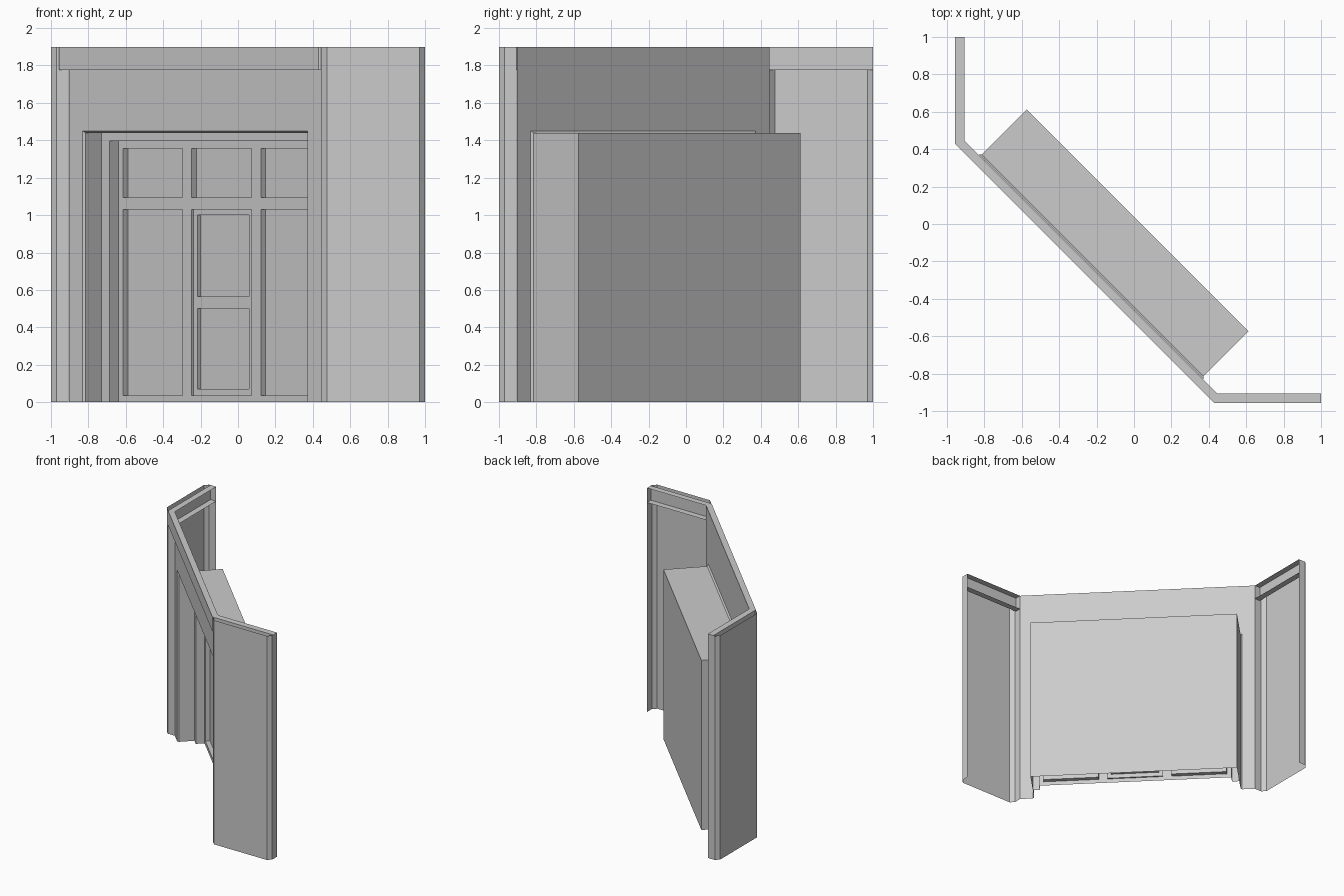
import bpy
import bmesh
from math import sqrt

if "Cube" in bpy.data.objects:
    bpy.data.objects.remove(bpy.data.objects["Cube"])

grey = bpy.data.materials.new("plain_grey")
grey.use_nodes = True
GREY = (0.6, 0.6, 0.6, 1)
grey.diffuse_color = GREY
grey.node_tree.nodes["Principled BSDF"].inputs["Base Color"].default_value = GREY

TOP = 1.9


def diag(u, v, z):
    """Along the slanted wall (u), into it (v), and up (z)."""
    return ((u + v) / sqrt(2), (v - u) / sqrt(2), z)


def build(name, quads):
    bm = bmesh.new()
    for quad in quads:
        bm.faces.new([bm.verts.new(p) for p in quad])
    bmesh.ops.remove_doubles(bm, verts=bm.verts, dist=0.0005)
    mesh = bpy.data.meshes.new(name)
    bm.to_mesh(mesh)
    bm.free()
    mesh.materials.append(grey)
    obj = bpy.data.objects.new(name, mesh)
    bpy.context.collection.objects.link(obj)
    return obj


def upright(path, z0, z1):
    """Vertical sheet along a plan path."""
    return [[(*a, z0), (*b, z0), (*b, z1), (*a, z1)]
            for a, b in zip(path, path[1:])]


def rect(r, v):
    u0, u1, z0, z1 = r
    return [diag(u0, v, z0), diag(u1, v, z0), diag(u1, v, z1), diag(u0, v, z1)]


def pierced(outer, holes, v):
    """Flat sheet on the slant with rectangular holes."""
    us = sorted({u for r in [outer] + holes for u in r[:2]})
    zs = sorted({z for r in [outer] + holes for z in r[2:]})
    quads = []
    for u0, u1 in zip(us, us[1:]):
        for z0, z1 in zip(zs, zs[1:]):
            u, z = (u0 + u1) / 2, (z0 + z1) / 2
            if not any(h[0] < u < h[1] and h[2] < z < h[3] for h in holes):
                quads.append(rect((u0, u1, z0, z1), v))
    return quads


def reveal(r, v0, v1, shrink=0):
    """Sides of a recess, left open where it meets the ground."""
    u0, u1, z0, z1 = r
    inner = (u0 + shrink, u1 - shrink, z0, z1 - shrink)
    a, b = rect(r, v0), rect(inner, v1)
    return [[a[i], a[(i + 1) % 4], b[(i + 1) % 4], b[i]]
            for i in range(4) if i or z0 > 0]


# Side walls: open channels with chamfered outer corners
left = [(-0.905, 1), (-0.97, 1), (-1, 0.97), (-1, 0.475), (-0.97, 0.445), (-0.905, 0.445)]
right = [(y, x) for x, y in reversed(left)]
build("left_wall", upright(left, 0, TOP))
build("right_wall", upright(right, 0, TOP))

# Cornice band running round all three walls, open at the back
outer = [(-0.957, 1), (-0.957, 0.43), (0.43, -0.957), (1, -0.957)]
inner = [(-0.905, 1), (-0.905, 0.445), (0.445, -0.905), (1, -0.905)]
LOW = 1.777
cornice = upright(outer, LOW, TOP)
for i in range(3):
    a, b, c, d = outer[i], outer[i + 1], inner[i + 1], inner[i]
    cornice.append([(*p, TOP) for p in (a, b, c, d)])
    cornice.append([(*p, LOW) for p in (d, c, b, a)])
build("cornice", cornice)

# Slanted wall with a bevelled doorway
WALL, FRAME, DOOR, BACK = -0.325, -0.192, -0.124, 0.028
END = 1.35 / sqrt(2)
doorway = (-0.85, 0.85, 0, 1.45)
build("slanted_wall", pierced((-END, END, 0, TOP), [doorway], WALL)
      + reveal(doorway, WALL, WALL + 0.012, 0.011))

# Box behind the doorway
lobby = (-0.839, 0.839, 0, 1.439)
build("recess_box", reveal(lobby, WALL + 0.012, BACK) + [rect(lobby, BACK)[::-1]])

# Door frame
opening = (-0.78, 0.78, 0, 1.395)
build("door_frame", pierced(lobby, [opening], FRAME) + reveal(opening, FRAME, DOOR))

# Door front with three columns of recessed panels
DEEP, SHALLOW = 0.036, 0.012
columns = [(-0.745, -0.297), (-0.226, 0.226), (0.297, 0.745)]
panels = [(*c, *h) for c in columns for h in ((0.035, 1.03), (1.095, 1.355))]
middle = panels[2]
build("door_front", pierced(opening, panels, DOOR))
for i, p in enumerate(panels):
    if p is not middle:
        build(f"door_panel_{i}", reveal(p, DOOR, DOOR + DEEP) + [rect(p, DOOR + DEEP)])

# Centre door leaf with two smaller panels
leaf = DOOR + SHALLOW
small = [(-0.195, 0.195, 0.07, 0.5), (-0.195, 0.195, 0.565, 1.0)]
quads = reveal(middle, DOOR, leaf) + pierced(middle, small, leaf)
for p in small:
    quads += reveal(p, leaf, DOOR + DEEP) + [rect(p, DOOR + DEEP)]
build("door_leaf", quads)
